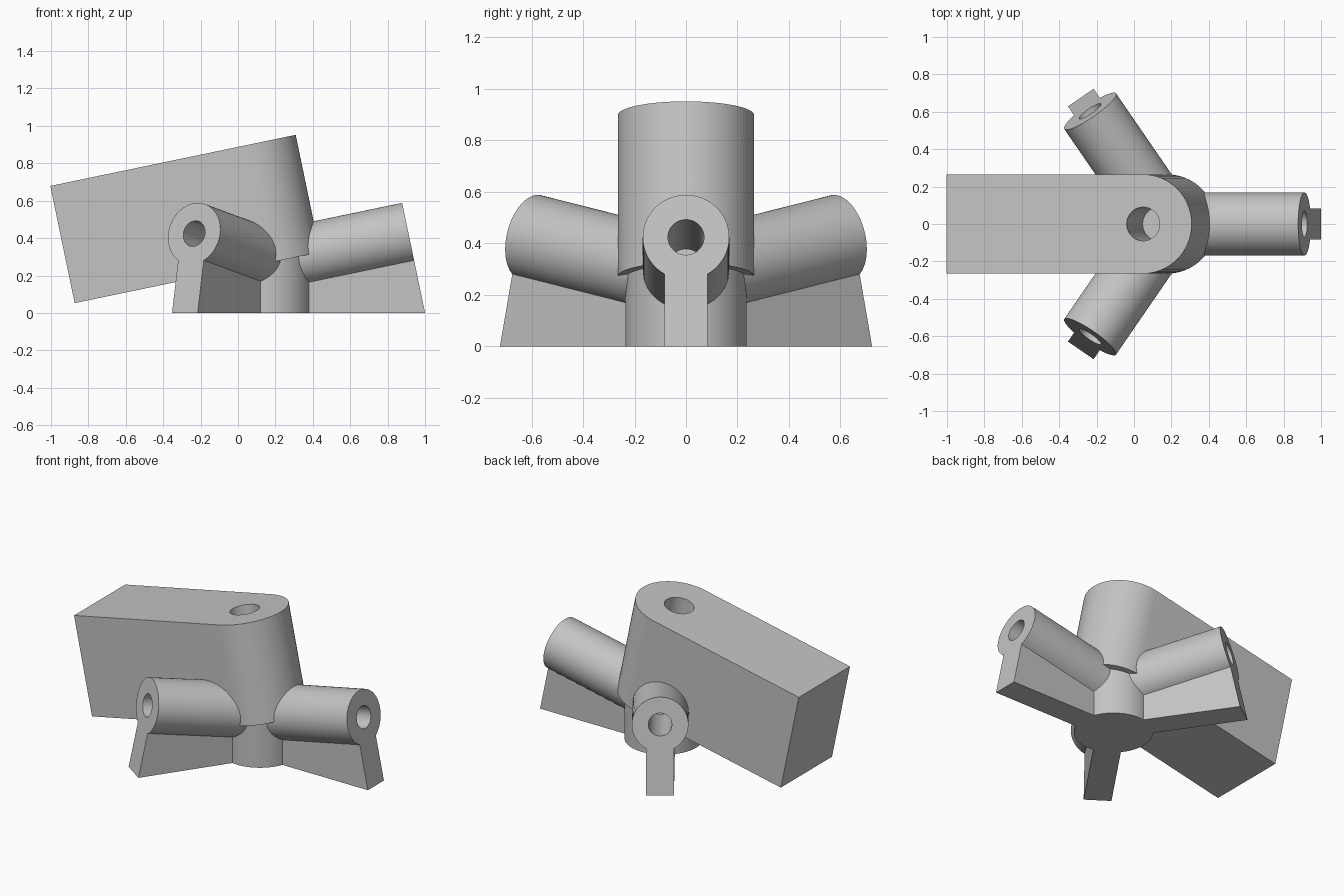
import bpy, bmesh, math
from mathutils import Matrix, Vector

if "Cube" in bpy.data.objects:
    bpy.data.objects.remove(bpy.data.objects["Cube"], do_unlink=True)

TILT = math.radians(11.75)
SLOPE = math.tan(TILT)

grey = bpy.data.materials.new("plain grey")
grey.use_nodes = True
colour = (0.55, 0.55, 0.55, 1)
grey.diffuse_color = colour
grey.node_tree.nodes["Principled BSDF"].inputs["Base Color"].default_value = colour


def arc(radius, start, end, steps):
    """Points on an arc, angles in degrees."""
    angles = [math.radians(start + (end - start) * i / steps) for i in range(steps + 1)]
    return [(radius * math.cos(a), radius * math.sin(a)) for a in angles]


def prism(name, outline, z0, z1, matrix):
    """Extrude a flat outline along local z, then place it."""
    bm = bmesh.new()
    face = bm.faces.new([bm.verts.new((x, y, z0)) for x, y in outline])
    new = bmesh.ops.extrude_face_region(bm, geom=[face])["geom"]
    verts = [v for v in new if isinstance(v, bmesh.types.BMVert)]
    bmesh.ops.translate(bm, verts=verts, vec=(0, 0, z1 - z0))
    bm.transform(matrix)
    bmesh.ops.recalc_face_normals(bm, faces=bm.faces)
    mesh = bpy.data.meshes.new(name)
    bm.to_mesh(mesh)
    bm.free()
    mesh.materials.append(grey)
    obj = bpy.data.objects.new(name, mesh)
    bpy.context.collection.objects.link(obj)
    return obj


def cylinder(name, radius, z0, z1, matrix):
    return prism(name, arc(radius, 0, 360, 64)[:-1], z0, z1, matrix)


def select(obj):
    bpy.ops.object.select_all(action='DESELECT')
    obj.select_set(True)
    bpy.context.view_layer.objects.active = obj


def combine(obj, other, operation):
    mod = obj.modifiers.new(operation.lower(), 'BOOLEAN')
    mod.operation = operation
    mod.solver = 'EXACT'
    mod.object = other
    select(obj)
    bpy.ops.object.modifier_apply(modifier=mod.name)


# Tilted block with one rounded end, origin at its top hole
block_frame = Matrix.Translation((0.049, 0, 0.898)) @ Matrix.Rotation(-TILT, 4, 'Y')
outline = arc(0.265, -90, 90, 32) + [(-1.075, 0.265), (-1.075, -0.265)]
block = prism("tilted_block", outline, -0.64, 0, block_frame)

# Upright column under the rounded end
column = cylinder("centre_column", 0.235, 0, 0.4, Matrix.Translation((0.16, 0, 0)))

# Blind hole in the top of the block
top_hole = cylinder("top_hole_cutter", 0.09, -0.42, 0.1, block_frame)
combine(block, top_hole, 'DIFFERENCE')
cutters = [top_hole]
parts = [block, column]

# Three raised tubular arms, each on a web that reaches the ground
REACH, AXIS_Z = 0.82, 0.424
end_r = REACH - AXIS_Z * SLOPE
length = end_r / math.cos(TILT)
web_r = REACH - 0.3 * SLOPE
web_outline = [(0.02, 0), (REACH, 0), (web_r, 0.3), (0.02, 0.3 - (web_r - 0.02) * SLOPE)]

for name, heading in (("left", 0), ("back", 124.5), ("front", -124.5)):
    base = Matrix.Translation((0.18, 0, 0)) @ Matrix.Rotation(math.radians(heading), 4, 'Z')
    axis = Vector((math.cos(TILT), 0, math.sin(TILT))).to_track_quat('Z', 'Y').to_matrix().to_4x4()
    tube_frame = base @ Matrix.Translation((end_r, 0, AXIS_Z)) @ axis
    arm = cylinder(name + "_arm", 0.168, -length, 0, tube_frame)
    web = prism(name + "_web", web_outline, -0.083, 0.083,
                base @ Matrix.Rotation(math.radians(90), 4, 'X'))
    combine(arm, web, 'UNION')
    bpy.data.objects.remove(web, do_unlink=True)
    hole = cylinder(name + "_hole_cutter", 0.07, -0.56, 0.1, tube_frame)
    for part in (arm, column, block):
        combine(part, hole, 'DIFFERENCE')
    cutters.append(hole)
    parts.append(arm)

for cutter in cutters:
    bpy.data.objects.remove(cutter, do_unlink=True)

# Smooth the round walls, keep the rims sharp
for part in parts:
    select(part)
    bpy.ops.object.shade_smooth_by_angle(angle=math.radians(25))
